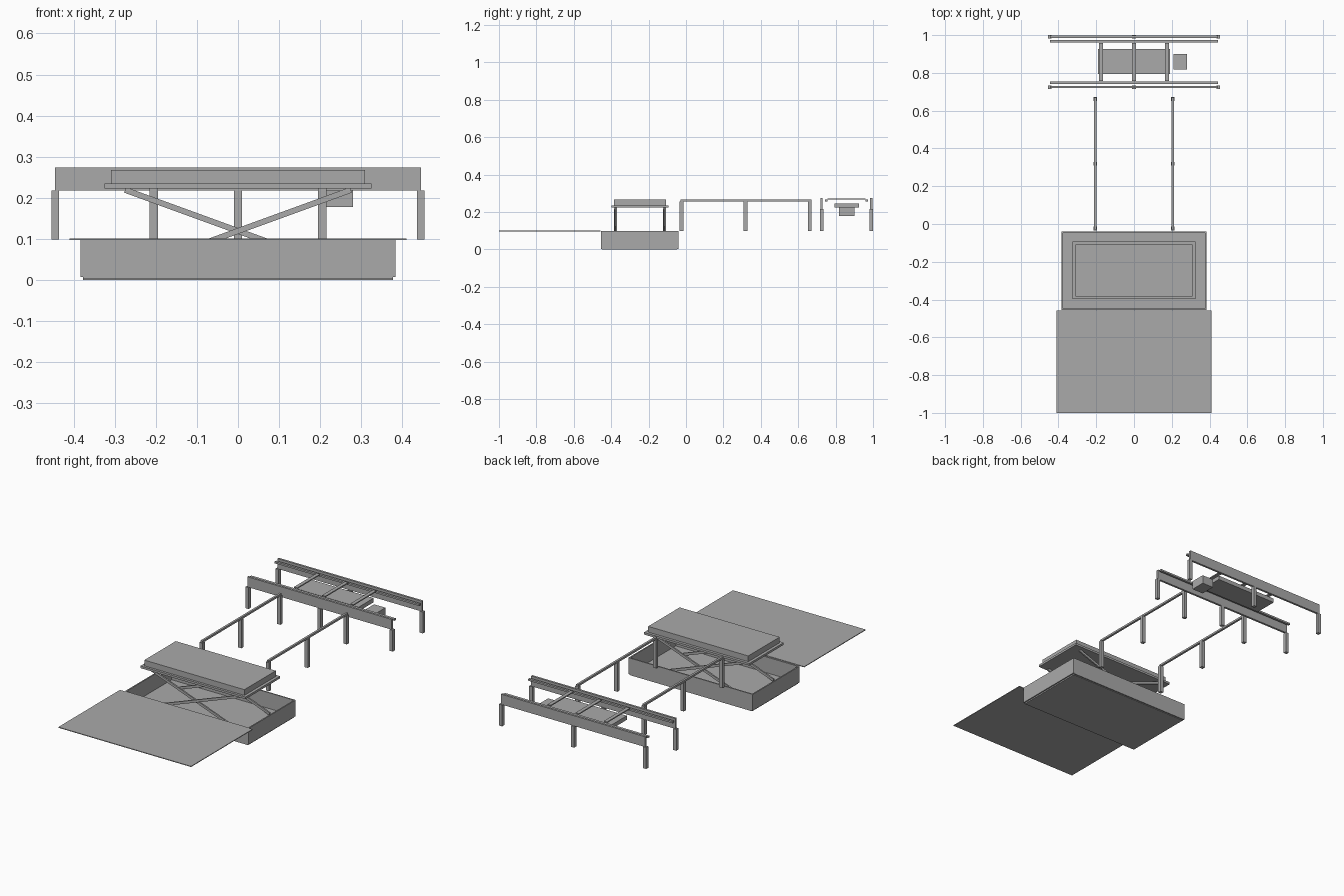
import bpy
import math

if "Cube" in bpy.data.objects:
    bpy.data.objects.remove(bpy.data.objects["Cube"], do_unlink=True)

# Single plain grey
GREY = (0.40, 0.40, 0.40, 1.0)
grey = bpy.data.materials.new("plain_grey")
grey.use_nodes = True
grey.diffuse_color = GREY
grey.node_tree.nodes["Principled BSDF"].inputs["Base Color"].default_value = GREY


def box(name, x, y, z):
    """Box from (low, high) ranges on each axis."""
    bpy.ops.mesh.primitive_cube_add(size=1)
    ob = bpy.context.object
    ob.name = name
    ob.location = [(r[0] + r[1]) / 2 for r in (x, y, z)]
    ob.scale = [r[1] - r[0] for r in (x, y, z)]
    ob.data.materials.append(grey)
    return ob


def around(centre, width):
    return (centre - width / 2, centre + width / 2)


GROUND = 0.098
SIDES = (("right", -1), ("left", 1))

# Ground plate in front of the pit
box("ground_plate", (-0.41, 0.41), (-1.0, -0.457), (0.097, 0.101))

# Open pit: floor and four walls
PIT_FRONT, PIT_BACK, WALL = -0.455, -0.04, 0.007
box("pit_floor", (-0.377, 0.377), (PIT_FRONT + WALL, PIT_BACK - WALL), (0, 0.01))
for side, s in SIDES:
    box(f"pit_wall_{side}", around(s * 0.3805, WALL), (PIT_FRONT, PIT_BACK), (0.007, GROUND))
box("pit_wall_front", (-0.377, 0.377), (PIT_FRONT, PIT_FRONT + WALL), (0.003, GROUND))
box("pit_wall_back", (-0.377, 0.377), (PIT_BACK - WALL, PIT_BACK), (0.003, GROUND))

# Lift table: frame and platform
box("lift_frame", (-0.325, 0.325), (-0.398, -0.093), (0.223, 0.235))
box("lift_platform", (-0.309, 0.309), (-0.385, -0.108), (0.235, 0.267))

# Crossing scissor arms at front and back of the table
RISE, RUN = 0.2, 0.55
for place, y in (("front", -0.377), ("back", -0.116)):
    for side, s in SIDES:
        arm = box(f"scissor_arm_{place}_{side}",
                  around(0, math.hypot(RISE, RUN)), around(y + s * 0.004, 0.008), around(0.119, 0.014))
        arm.rotation_euler.y = s * math.atan2(RISE, RUN)

# Two handrails on posts
for side, s in SIDES:
    x = s * 0.205
    box(f"handrail_{side}", around(x, 0.012), (-0.03, 0.67), (0.256, 0.267))
    for i, y in enumerate((-0.024, 0.318, 0.662)):
        box(f"handrail_post_{side}_{i + 1}", around(x, 0.02), around(y, 0.019), (GROUND, 0.257))

# Rear conveyor: side beams, inner ledges and posts
for place, s in (("front", -1), ("back", 1)):
    y = 0.858 + s * 0.133
    box(f"conveyor_beam_{place}", (-0.446, 0.446), around(y, 0.012), (0.217, 0.274))
    box(f"conveyor_ledge_{place}", (-0.446, 0.446), around(0.858 + s * 0.109, 0.013), (0.257, 0.267))
    for i, x in enumerate((-0.445, 0, 0.445)):
        box(f"conveyor_post_{place}_{i + 1}", around(x, 0.019), around(y, 0.019), (GROUND, 0.217))

# Cross strips between the ledges
for i, x in enumerate((-0.174, 0, 0.174)):
    box(f"cross_strip_{i + 1}", around(x, 0.02), (0.757, 0.959), (0.267, 0.273))

# Drive plate and motor box under the strips
box("drive_plate", (-0.19, 0.19), (0.794, 0.926), (0.223, 0.246))
box("motor_box", (0.21, 0.28), (0.817, 0.901), (0.178, 0.226))
